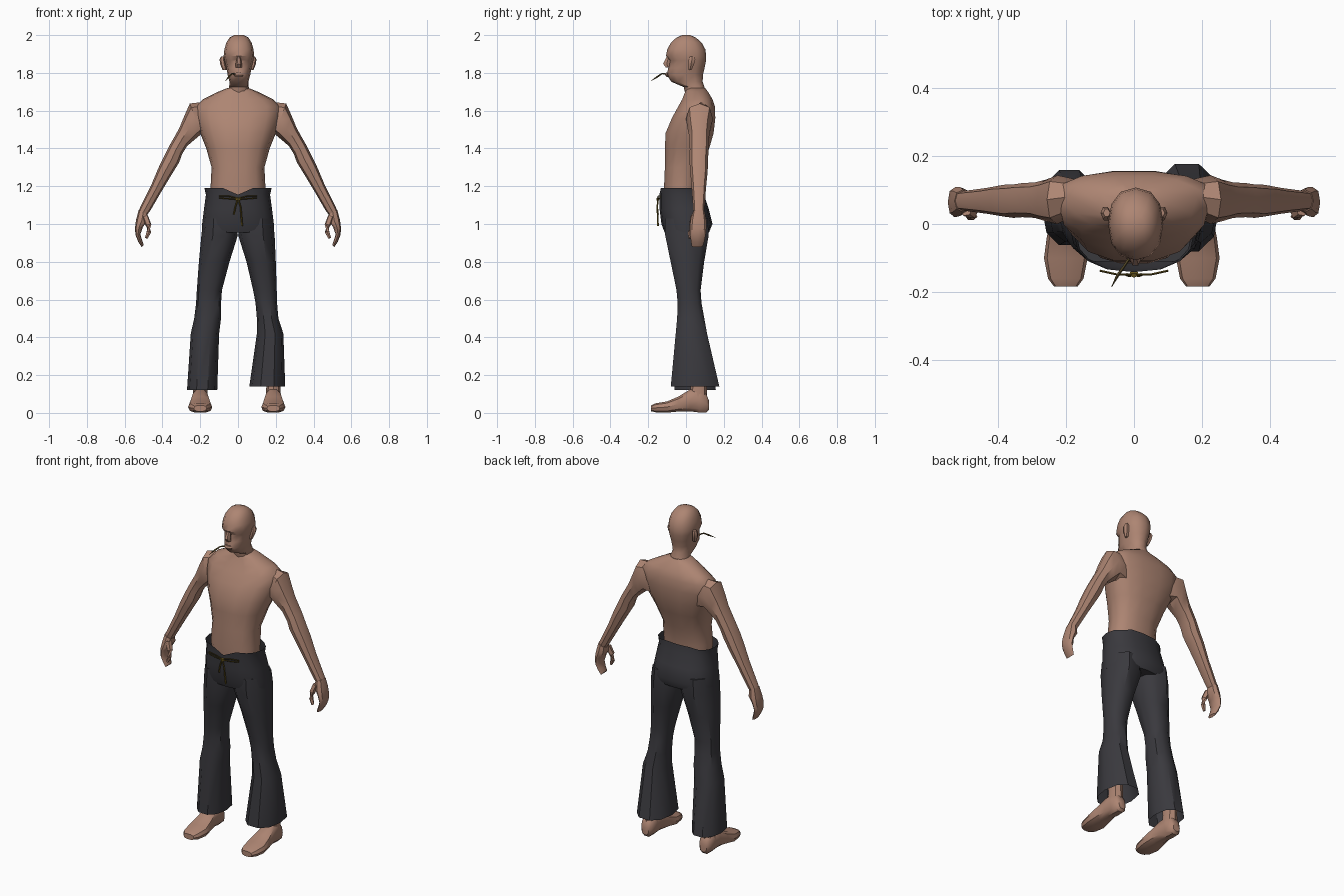
import bpy, bmesh, math
from mathutils import Vector as V


def material(name, rgb):
    m = bpy.data.materials.new(name)
    m.diffuse_color = (*rgb, 1)
    return m


SKIN = material("skin", (0.42, 0.235, 0.17))
CLOTH = material("charcoal cloth", (0.042, 0.041, 0.048))
CORD = material("ochre cord", (0.15, 0.10, 0.012))
STRAW = material("dry straw", (0.11, 0.08, 0.025))


def ring(c, u, vn, vp, n=12, p=1.0):
    """Closed cross-section: half-axis u, separate half-axes behind and ahead."""
    pts = []
    for i in range(n):
        a = math.tau * i / n
        k, s = math.cos(a), math.sin(a)
        k = math.copysign(abs(k) ** p, k) if abs(k) > 1e-6 else 0
        s = math.copysign(abs(s) ** p, s) if abs(s) > 1e-6 else 0
        pts.append(V(c) + V(u) * k + (V(vp) * s if s > 0 else V(vn) * s))
    return pts


def flat(z, x0, x1, yf, yb, ym=None, n=12, p=1.0):
    """Horizontal section between x0..x1 and yf..yb, widest at ym."""
    ym = (yf + yb) / 2 if ym is None else ym
    return ring(((x0 + x1) / 2, ym, z), ((x1 - x0) / 2, 0, 0),
                (0, ym - yf, 0), (0, yb - ym, 0), n, p)


def limb(ox, oz, ix, iz, y0, y1, n=8):
    """Section of a limb in the xz plane given its outer and inner edge."""
    v = (0, (y1 - y0) / 2, 0)
    return ring(((ox + ix) / 2, (y0 + y1) / 2, (oz + iz) / 2),
                ((ox - ix) / 2, 0, (oz - iz) / 2), v, v, n, 0.85)


def loft(name, rings, mat, caps=(True, True), mirror=False, angle=40):
    bm = bmesh.new()
    vs = [[bm.verts.new((-p.x if mirror else p.x, p.y, p.z)) for p in r] for r in rings]
    n = len(vs[0])
    for a, b in zip(vs, vs[1:]):
        for i in range(n):
            j = (i + 1) % n
            bm.faces.new((a[i], a[j], b[j], b[i]))
    if caps[0]:
        bm.faces.new(vs[0])
    if caps[1]:
        bm.faces.new(vs[-1])
    bmesh.ops.recalc_face_normals(bm, faces=bm.faces[:])
    me = bpy.data.meshes.new(name)
    bm.to_mesh(me)
    bm.free()
    me.materials.append(mat)
    ob = bpy.data.objects.new(name, me)
    bpy.context.collection.objects.link(ob)
    bpy.ops.object.select_all(action='DESELECT')
    ob.select_set(True)
    bpy.context.view_layer.objects.active = ob
    bpy.ops.object.shade_smooth_by_angle(angle=math.radians(angle))
    return ob


def tube(name, pts, radii, mat, mirror=False, n=5):
    pts = [V(p) for p in pts]
    rings = []
    for i, p in enumerate(pts):
        d = pts[min(i + 1, len(pts) - 1)] - pts[max(i - 1, 0)]
        q = d.to_track_quat('Z', 'Y')
        u, v = q @ V((radii[i], 0, 0)), q @ V((0, radii[i], 0))
        rings.append(ring(p, u, v, v, n))
    return loft(name, rings, mat, mirror=mirror)


# torso: z, half width, front y, widest y, back y
torso = [(1.08, .14, -.11, -.02, .06), (1.20, .145, -.118, -.02, .068),
         (1.30, .14, -.114, -.01, .088), (1.40, .168, -.114, .02, .125),
         (1.48, .20, -.112, .05, .148), (1.56, .225, -.078, .07, .157),
         (1.62, .23, -.045, .08, .155), (1.66, .185, -.022, .08, .142),
         (1.70, .105, -.006, .06, .118), (1.72, .056, .0, .05, .102)]
loft("torso", [flat(z, -w, w, f, b, m, 14, .85) for z, w, f, m, b in torso], SKIN)

# head with neck: z, half width, front y, back y
head = [(1.67, .056, .0, .105), (1.725, .052, -.012, .098), (1.753, .05, -.078, .088),
        (1.79, .06, -.102, .09), (1.825, .066, -.094, .098), (1.865, .076, -.086, .106),
        (1.89, .081, -.106, .107), (1.925, .077, -.099, .102), (1.96, .067, -.08, .083),
        (1.987, .05, -.05, .052), (2.0, .025, -.02, .022)]
loft("head", [flat(z, .005 - w, .005 + w, f, b, None, 12, .88) for z, w, f, b in head], SKIN)

# nose and lips
loft("nose", [flat(1.887, -.004, .012, -.103, -.08, n=6),
              flat(1.848, -.013, .021, -.124, -.08, n=6),
              flat(1.828, -.012, .020, -.108, -.08, n=6)], SKIN)
loft("lips", [flat(1.802, -.015, .023, -.108, -.09, n=6),
              flat(1.79, -.024, .030, -.112, -.09, n=6),
              flat(1.777, -.014, .022, -.104, -.09, n=6)], SKIN)

# straw held in the mouth
tube("straw", [(-.012, -.098, 1.792), (-.03, -.125, 1.797), (-.048, -.15, 1.78),
               (-.066, -.185, 1.758)], [.004, .004, .005, .001], STRAW)

for mir, side in ((False, "right"), (True, "left")):
    # ears
    loft(side + "_ear", [flat(1.815, .06, .082, .012, .03, n=6),
                         flat(1.845, .065, .094, .008, .045, n=6),
                         flat(1.872, .07, .098, .012, .052, n=6),
                         flat(1.888, .07, .09, .02, .045, n=6)], SKIN, mirror=mir)
    # arms from shoulder to wrist
    arm = [(.19, 1.645, .14, 1.46, .03, .13), (.255, 1.638, .195, 1.475, .0, .143),
           (.285, 1.57, .232, 1.445, .008, .13), (.312, 1.505, .27, 1.412, .018, .122),
           (.36, 1.42, .296, 1.37, .02, .12), (.395, 1.352, .312, 1.325, .018, .116),
           (.422, 1.295, .345, 1.272, .022, .115), (.46, 1.205, .402, 1.178, .03, .106),
           (.515, 1.095, .467, 1.066, .038, .098), (.53, 1.06, .485, 1.045, .04, .095)]
    loft(side + "_arm", [limb(*r) for r in arm], SKIN, mirror=mir)
    # hands: curled fingers and thumb
    hand = [(.526, 1.075, .478, 1.05, .036, .10), (.54, 1.02, .478, 1.02, .024, .108),
            (.546, .975, .503, .985, .02, .108), (.542, .94, .517, .945, .022, .104),
            (.528, .905, .508, .915, .026, .098), (.51, .878, .499, .89, .03, .09)]
    loft(side + "_hand", [limb(*r) for r in hand], SKIN, mirror=mir)
    tube(side + "_thumb", [(.492, .04, 1.04), (.474, .03, .995), (.472, .024, .958),
                           (.485, .02, .925)], [.018, .016, .013, .008], SKIN, mirror=mir)
    # bare feet: y, half width, bottom, top
    cx = .20 if mir else .187
    foot = [(-.184, .034, .008, .04), (-.16, .052, .002, .052), (-.10, .064, 0, .062),
            (-.04, .056, .006, .088), (.02, .044, .006, .125), (.07, .042, 0, .13),
            (.108, .036, 0, .10), (.122, .022, .015, .065)]
    loft(side + "_foot", [ring((cx, y, (a + b) / 2), (w, 0, 0), (0, 0, (b - a) / 2),
                               (0, 0, (b - a) / 2), 10, .75) for y, w, a, b in foot],
         SKIN, mirror=mir)
    loft(side + "_ankle", [flat(z, cx - w, cx + w, f, b, n=8) for z, w, f, b in
                           ((.06, .042, .01, .112), (.14, .037, .025, .11),
                            (.32, .045, .01, .11))], SKIN, mirror=mir)

# trousers: hips, open at the waist with a front notch
hips = [(1.19, .178, -.141, -.02, .088), (1.155, .17, -.14, -.02, .095),
        (1.08, .18, -.14, -.01, .12), (1.0, .19, -.13, 0, .14), (.955, .192, -.113, 0, .122)]
rings = [flat(z, -w, w, f, b, m, 16, .85) for z, w, f, m, b in hips]
rings[0][12].z -= .035
for i in (3, 4, 5):
    rings[0][i].z += .012
loft("trouser_hips", rings, CLOTH, (False, True))

# trouser legs with flared open hems: z, inner x, outer x, front y, back y
left = [(1.03, .01, .183, -.115, .12), (.94, .001, .194, -.115, .125),
        (.80, .045, .207, -.085, .10), (.65, .085, .218, -.053, .08),
        (.58, .09, .222, -.047, .085), (.50, .09, .232, -.05, .10),
        (.42, .10, .25, -.055, .113), (.12, .11, .27, -.067, .163)]
right = [(1.03, .01, .183, -.115, .12), (.94, .001, .194, -.115, .125),
         (.80, .045, .20, -.085, .10), (.65, .08, .205, -.053, .08),
         (.58, .093, .207, -.047, .085), (.50, .10, .214, -.05, .10),
         (.42, .10, .24, -.058, .115), (.14, .06, .25, -.086, .182)]
for name, legs, mir in (("left", left, True), ("right", right, False)):
    loft(name + "_trouser_leg", [flat(z, a, b, f, k, None, 10, .85) for z, a, b, f, k in legs],
         CLOTH, (True, False), mir)

# tied drawstring: bows, tails and knot
for mir, side, end in ((False, "right", .99), (True, "left", 1.05)):
    tube(side + "_bow", [(0, -.148, 1.135), (.05, -.148, 1.148), (.10, -.137, 1.148),
                         (.10, -.137, 1.138), (.05, -.148, 1.134), (0, -.148, 1.13)],
         [.003] * 6, CORD, mir, 4)
    tube(side + "_cord_tail", [(0, -.148, 1.135), (.014, -.152, 1.09), (.022, -.148, end)],
         [.004, .004, .005], CORD, mir, 4)
tube("cord_knot", [(-.012, -.147, 1.132), (0, -.149, 1.132), (.012, -.147, 1.132)],
     [.006, .01, .006], CORD)
